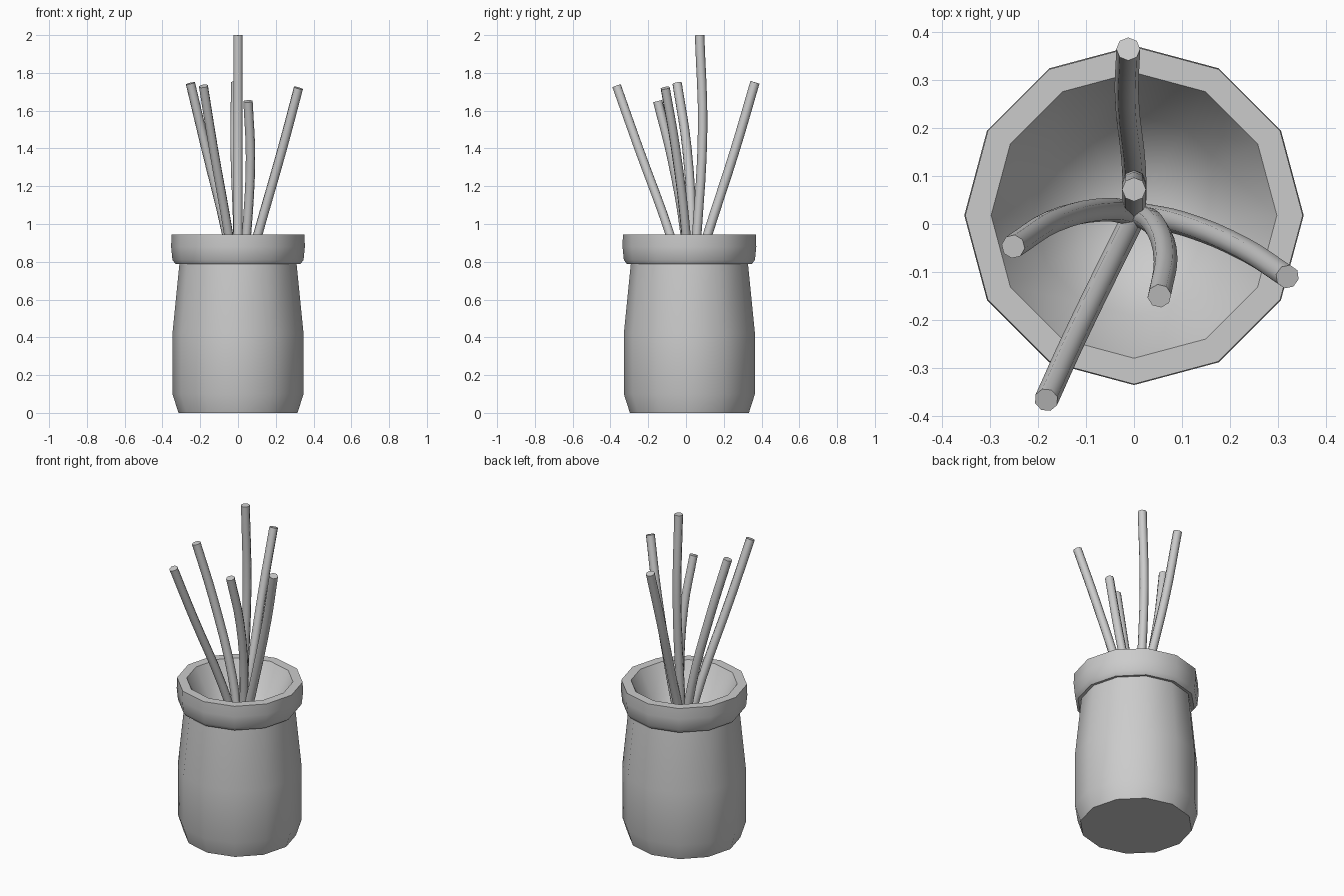
import bpy, bmesh
from math import cos, sin, pi, radians

if "Cube" in bpy.data.objects:
    bpy.data.objects.remove(bpy.data.objects["Cube"])

CY = 0.018      # pot centre in y
SIDES = 12


def smooth(ob, angle=40):
    bpy.ops.object.select_all(action='DESELECT')
    ob.select_set(True)
    bpy.context.view_layer.objects.active = ob
    bpy.ops.object.shade_smooth_by_angle(angle=radians(angle))


def lathe(name, profile):
    """Revolve (radius, z) points; radius 0 closes to a single point."""
    bm = bmesh.new()
    rings = []
    for r, z in profile:
        if r == 0:
            rings.append([bm.verts.new((0, CY, z))] * SIDES)
        else:
            rings.append([bm.verts.new((r * cos(2 * pi * i / SIDES),
                                        CY + r * sin(2 * pi * i / SIDES), z))
                          for i in range(SIDES)])
    for a, b in zip(rings, rings[1:]):
        for i in range(SIDES):
            j = (i + 1) % SIDES
            quad = list(dict.fromkeys((a[i], a[j], b[j], b[i])))
            bm.faces.new(quad)
    bm.faces.new(rings[0][::-1])
    bmesh.ops.recalc_face_normals(bm, faces=bm.faces)
    me = bpy.data.meshes.new(name)
    bm.to_mesh(me)
    bm.free()
    ob = bpy.data.objects.new(name, me)
    bpy.context.collection.objects.link(ob)
    smooth(ob)
    return ob


def stem(name, points, radius=0.025):
    """Eight-sided tube along a smooth path."""
    cu = bpy.data.curves.new(name, 'CURVE')
    cu.dimensions = '3D'
    cu.bevel_depth = radius
    cu.bevel_resolution = 2
    cu.resolution_u = 4
    cu.use_fill_caps = True
    sp = cu.splines.new('BEZIER')
    sp.bezier_points.add(len(points) - 1)
    for bp, p in zip(sp.bezier_points, points):
        bp.co = p
        bp.handle_left_type = bp.handle_right_type = 'AUTO'
    ob = bpy.data.objects.new(name, cu)
    bpy.context.collection.objects.link(ob)
    bpy.ops.object.select_all(action='DESELECT')
    ob.select_set(True)
    bpy.context.view_layer.objects.active = ob
    bpy.ops.object.convert(target='MESH')
    smooth(bpy.context.view_layer.objects.active, 50)


# Pot: foot, belly, neck, thick rim, then the hollow inside
lathe("pot", [(0.315, 0), (0.347, 0.10), (0.347, 0.42), (0.31, 0.79),
              (0.33, 0.787), (0.347, 0.81), (0.354, 0.88), (0.352, 0.945),
              (0.298, 0.945), (0.21, 0.78), (0, 0.58)])

# Stems fanning out from the bottom of the hollow
paths = {
    "stem_tall": [(0, 0.03, 0.6), (0, 0.057, 0.945), (0, 0.088, 1.5), (0, 0.072, 2.0)],
    "stem_back": [(0, 0.01, 0.6), (0, 0.115, 0.945), (-0.015, 0.262, 1.4), (-0.012, 0.365, 1.75)],
    "stem_right": [(0.01, 0.02, 0.6), (0.105, 0.0, 0.945), (0.235, -0.055, 1.4), (0.32, -0.11, 1.72)],
    "stem_front_left": [(0, 0.015, 0.6), (-0.05, -0.085, 0.945), (-0.13, -0.25, 1.4), (-0.183, -0.367, 1.73)],
    "stem_left": [(0, 0.02, 0.6), (-0.06, 0.03, 0.945), (-0.17, 0.005, 1.4), (-0.252, -0.047, 1.745)],
    "stem_short": [(0.01, 0.02, 0.6), (0.045, -0.005, 0.945), (0.066, -0.075, 1.35), (0.053, -0.15, 1.65)],
}
for name, pts in paths.items():
    stem(name, pts)
